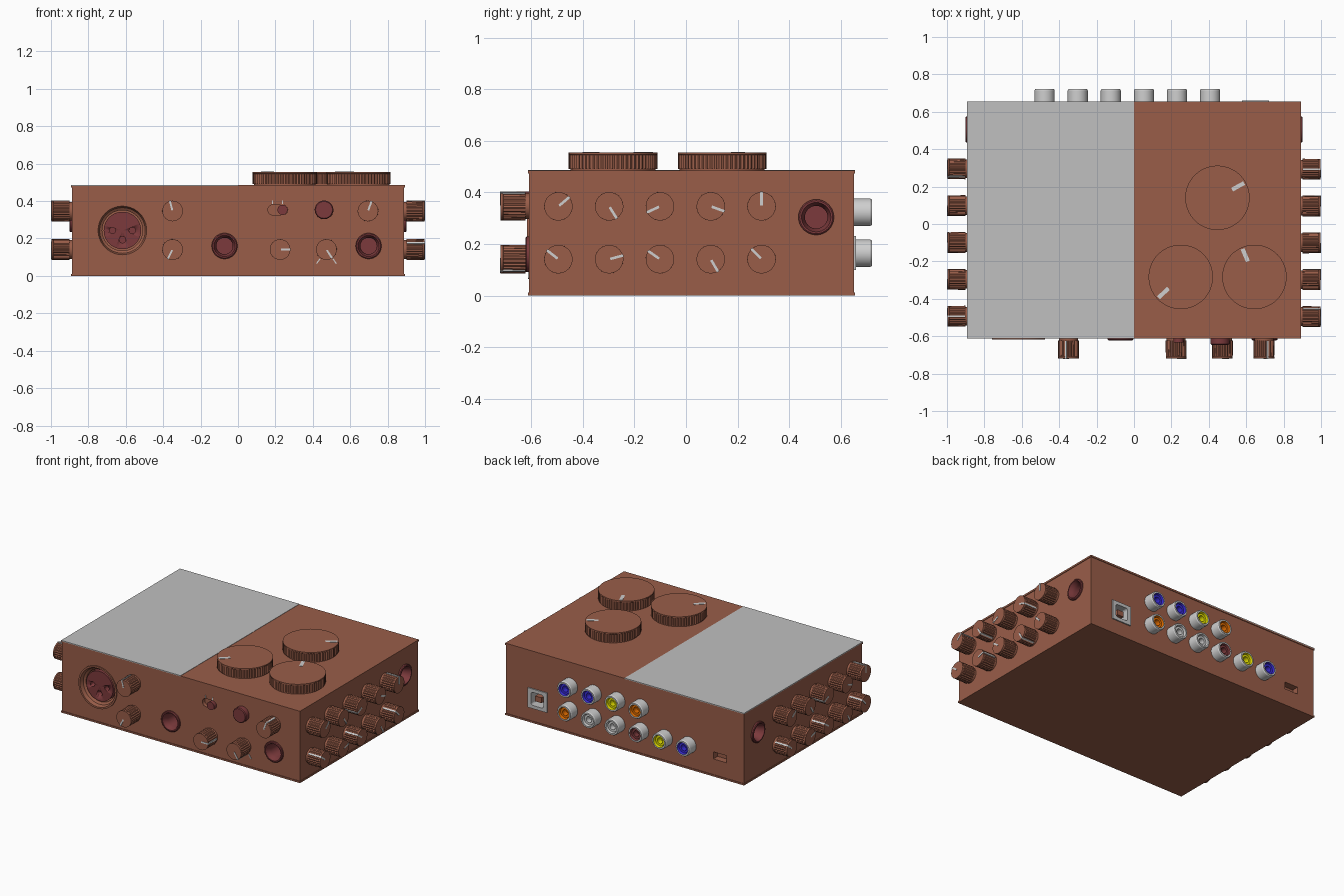
import bpy, bmesh, math
from mathutils import Matrix, Vector

if "Cube" in bpy.data.objects:
    bpy.data.objects.remove(bpy.data.objects["Cube"])

# ---- Colours ----
def material(name, rgb):
    m = bpy.data.materials.new(name)
    m.diffuse_color = (*rgb, 1)
    m.use_nodes = True
    m.node_tree.nodes["Principled BSDF"].inputs["Base Color"].default_value = m.diffuse_color
    return m

BROWN = material("copper brown", (0.32, 0.11, 0.066))
GREY = material("panel grey", (0.53, 0.53, 0.53))
LIGHT = material("light grey", (0.62, 0.62, 0.62))
RED = material("dark red", (0.2, 0.042, 0.045))
BLUE = material("blue", (0.04, 0.025, 0.68))
YELLOW = material("yellow", (0.78, 0.75, 0.0))
ORANGE = material("orange", (0.8, 0.16, 0.0))

# ---- Case size ----
X, Y0, Y1, TOP = 0.892, -0.613, 0.655, 0.485

# Frames: local x = right, y = up, z = outward, seen from outside each side
SIDES = {"front": ((1, 0, 0), (0, 0, 1), (0, -1, 0), (0, Y0, 0)),
         "back": ((-1, 0, 0), (0, 0, 1), (0, 1, 0), (0, Y1, 0)),
         "right": ((0, 1, 0), (0, 0, 1), (1, 0, 0), (X, 0, 0)),
         "left": ((0, -1, 0), (0, 0, 1), (-1, 0, 0), (-X, 0, 0)),
         "top": ((1, 0, 0), (0, 1, 0), (0, 0, 1), (0, 0, TOP))}

def place(side, u, v, deg=0):
    a, b, c, o = (Vector(t) for t in SIDES[side])
    m = Matrix((a, b, c)).transposed().to_4x4()
    m.translation = o + a * u + b * v
    return m @ Matrix.Rotation(math.radians(deg), 4, 'Z')

def finish(name, bm, mats, matrix=None):
    bmesh.ops.remove_doubles(bm, verts=bm.verts, dist=1e-6)
    bmesh.ops.recalc_face_normals(bm, faces=bm.faces)
    me = bpy.data.meshes.new(name)
    bm.to_mesh(me)
    bm.free()
    for m in mats:
        me.materials.append(m)
    ob = bpy.data.objects.new(name, me)
    bpy.context.collection.objects.link(ob)
    if matrix:
        ob.matrix_world = matrix
    return ob

def box(name, lo, hi, mat, matrix=None, rounding=0):
    bm = bmesh.new()
    bmesh.ops.create_cube(bm, size=1)
    lo, hi = Vector(lo), Vector(hi)
    for v in bm.verts:
        v.co = Vector((lo[i] + (v.co[i] + 0.5) * (hi[i] - lo[i]) for i in range(3)))
    if rounding:
        es = [e for e in bm.edges if abs(e.verts[0].co.z - e.verts[1].co.z) > 1e-5]
        bmesh.ops.bevel(bm, geom=es, offset=rounding, segments=5, profile=0.5, affect='EDGES')
    return finish(name, bm, [mat], matrix)

def lathe(name, profile, mats, matrix, seg=32, bands=None):
    """Turn (radius, height, knurl depth) points round local z."""
    bm = bmesh.new()
    rings = []
    for p in profile:
        r, h, k = (*p, 0)[:3]
        rings.append([bm.verts.new(((r - k * (i % 2)) * math.cos(math.tau * i / seg),
                                    (r - k * (i % 2)) * math.sin(math.tau * i / seg), h))
                      for i in range(seg)])
    for j in range(len(rings) - 1):
        for i in range(seg):
            n = (i + 1) % seg
            f = bm.faces.new((rings[j][i], rings[j][n], rings[j + 1][n], rings[j + 1][i]))
            f.material_index = bands[j] if bands else 0
            f.smooth = True
    ob = finish(name, bm, mats, matrix)
    ob.data.set_sharp_from_angle(angle=math.radians(25))
    return ob

def disc(name, r, z0, z1, mat, matrix, seg=32):
    return lathe(name, [(0, z0), (r, z0), (r, z1), (0, z1)], [mat], matrix, seg)

def cut(target, cutters):
    for c in cutters:
        c.hide_render = True
        mod = target.modifiers.new("cut", 'BOOLEAN')
        mod.object, mod.operation, mod.solver = c, 'DIFFERENCE', 'EXACT'
    bpy.context.view_layer.update()
    dg = bpy.context.evaluated_depsgraph_get()
    me = bpy.data.meshes.new_from_object(target.evaluated_get(dg))
    target.modifiers.clear()
    target.data = me
    for c in cutters:
        bpy.data.objects.remove(c)

# ---- Case: walls between slightly larger bottom and top plates ----
g = 0.004
case = box("case", (-X + g, Y0 + g, 0.006), (X - g, Y1 - g, TOP - 0.006), BROWN)
box("bottom_plate", (-X, Y0, 0), (X, Y1, 0.011), BROWN)
box("top_plate", (0, Y0, TOP - 0.012), (X, Y1, TOP), BROWN)
box("top_plate_base", (-X, Y0, TOP - 0.012), (0, Y1, TOP - 0.004), BROWN)
box("grey_top_panel", (-X, Y0, TOP - 0.004), (0, Y1, TOP + 0.002), GREY)

# ---- Openings ----
JACKS = [("front", -0.072, 0.16), ("front", 0.698, 0.16),
         ("right", 0.505, 0.304), ("left", -0.505, 0.304)]
MIC = place("front", -0.618, 0.243)
SWITCH = place("front", 0.213, 0.353)
USB = place("back", -0.65, 0.165)
LOCK = place("back", 0.71, 0.14)
cutters = [disc("jack_cutter", 0.06, -0.15, 0.05, BROWN, place(*j)) for j in JACKS]
cutters += [disc("mic_cutter", 0.135, -0.12, 0.05, BROWN, MIC, 48),
            box("switch_cutter", (-0.053, -0.027, -0.03), (0.053, 0.027, 0.05), BROWN, SWITCH, 0.026),
            box("usb_cutter", (-0.06, -0.055, -0.09), (0.06, 0.055, 0.05), BROWN, USB),
            box("lock_cutter", (-0.05, -0.024, -0.05), (0.05, 0.024, 0.05), BROWN, LOCK)]
cut(case, cutters)

# ---- Round jack sockets ----
for j in JACKS:
    lathe("jack_socket", [(0.069, -0.006), (0.069, 0.005), (0.064, 0.009), (0.057, 0.009), (0.048, -0.015),
                          (0.044, -0.03), (0.044, -0.12), (0, -0.12)], [RED], place(*j))

# ---- Microphone socket ----
lathe("mic_socket_ring", [(0.142, -0.006), (0.142, 0.004), (0.13, 0.004), (0.122, -0.02),
                          (0.108, -0.03), (0.108, -0.1), (0, -0.1)], [BROWN], MIC, 48)
insert = disc("mic_socket_insert", 0.1, -0.095, -0.02, RED, MIC, 48)
cut(insert, [disc("pin_cutter", 0.017, -0.07, 0.02, RED, MIC @ Matrix.Translation((u, v, 0)), 20)
             for u, v in ((-0.053, 0), (0.053, 0), (0, -0.05))])

# ---- Knobs ----
def knob(side, u, v, deg):
    m = place(side, u, v, deg)
    lathe("knob", [(0, -0.005), (0.05, -0.005), (0.05, 0.01), (0.056, 0.01, 0.004), (0.055, 0.095, 0.004),
                   (0.055, 0.097), (0.055, 0.106), (0, 0.106)], [BROWN], m, 48)
    box("knob_pointer", (0.004, -0.005, 0.1), (0.057, 0.005, 0.108), LIGHT, m)
    box("knob_pointer_side", (0.05, -0.005, 0.012), (0.057, 0.005, 0.108), LIGHT, m)

for u, v, deg in [(-0.35, 0.347, 105), (-0.35, 0.141, 243), (0.225, 0.141, 0),
                  (0.473, 0.141, 303), (0.695, 0.347, 70)]:
    knob("front", u, v, deg)

ROWS = {0.346: (40, -58, 205, -20, 90), 0.141: (142, 15, 145, -60, 135)}
for v, angles in ROWS.items():
    for i, deg in enumerate(angles):
        u = -0.495 + 0.197 * i
        knob("right", u, v, deg)
        knob("left", u + 0.2, v, deg)

for u, v, deg in [(0.446, 0.14, 29), (0.25, -0.283, 223), (0.644, -0.283, 113)]:
    m = place("top", u, v, deg)
    lathe("large_knob", [(0, -0.002), (0.165, -0.002), (0.165, 0.006), (0.172, 0.006, 0.005),
                         (0.172, 0.06, 0.005), (0.172, 0.062), (0.172, 0.07), (0, 0.07)], [BROWN], m, 120)
    box("large_knob_pointer", (0.09, -0.011, 0.066), (0.163, 0.011, 0.072), LIGHT, m)

# ---- Front button, switch and printed ticks ----
lathe("push_button", [(0.05, -0.006), (0.05, 0.028), (0.045, 0.033), (0, 0.033)], [RED],
      place("front", 0.46, 0.353))
disc("switch_lever", 0.027, -0.032, 0.02, RED, place("front", 0.238, 0.353), 24)
for u in (0.185, 0.238):
    box("switch_tick", (-0.003, 0, -0.006), (0.003, 0.018, 0), LIGHT, place("front", u, 0.384))
for deg in (235, 305):
    box("knob_tick", (0.06, -0.003, -0.006), (0.092, 0.003, 0), LIGHT, place("front", 0.473, 0.141, deg))

# ---- Back round connectors: grey shell with coloured core ----
def connector(x, z, colour):
    lathe("round_connector", [(0.054, -0.006), (0.054, 0.058), (0.05, 0.066), (0.04, 0.066), (0.037, 0.04),
                              (0.034, 0.04), (0.034, 0.052), (0.02, 0.052), (0.02, 0.015), (0, 0.015)],
          [LIGHT, colour], place("back", -x, z), 32, [0, 0, 0, 1, 1, 1, 1, 1, 1])

for z, colours in ((0.323, (BLUE, BLUE, YELLOW, ORANGE)),
                   (0.164, (ORANGE, LIGHT, LIGHT, RED, YELLOW, BLUE))):
    for i, colour in enumerate(colours):
        connector(0.407 - 0.177 * i, z, colour)

# ---- Square data port: grey frame, lining and tongue ----
frame = box("data_port_frame", (-0.072, -0.066, -0.085), (0.072, 0.066, 0.004), GREY, USB)
cut(frame, [box("port_cutter", (-0.046, -0.044, -0.07), (0.046, 0.044, 0.05), GREY, USB, 0.014)])
box("data_port_tongue", (-0.024, -0.018, -0.075), (0.024, 0.018, -0.008), BROWN, USB)
